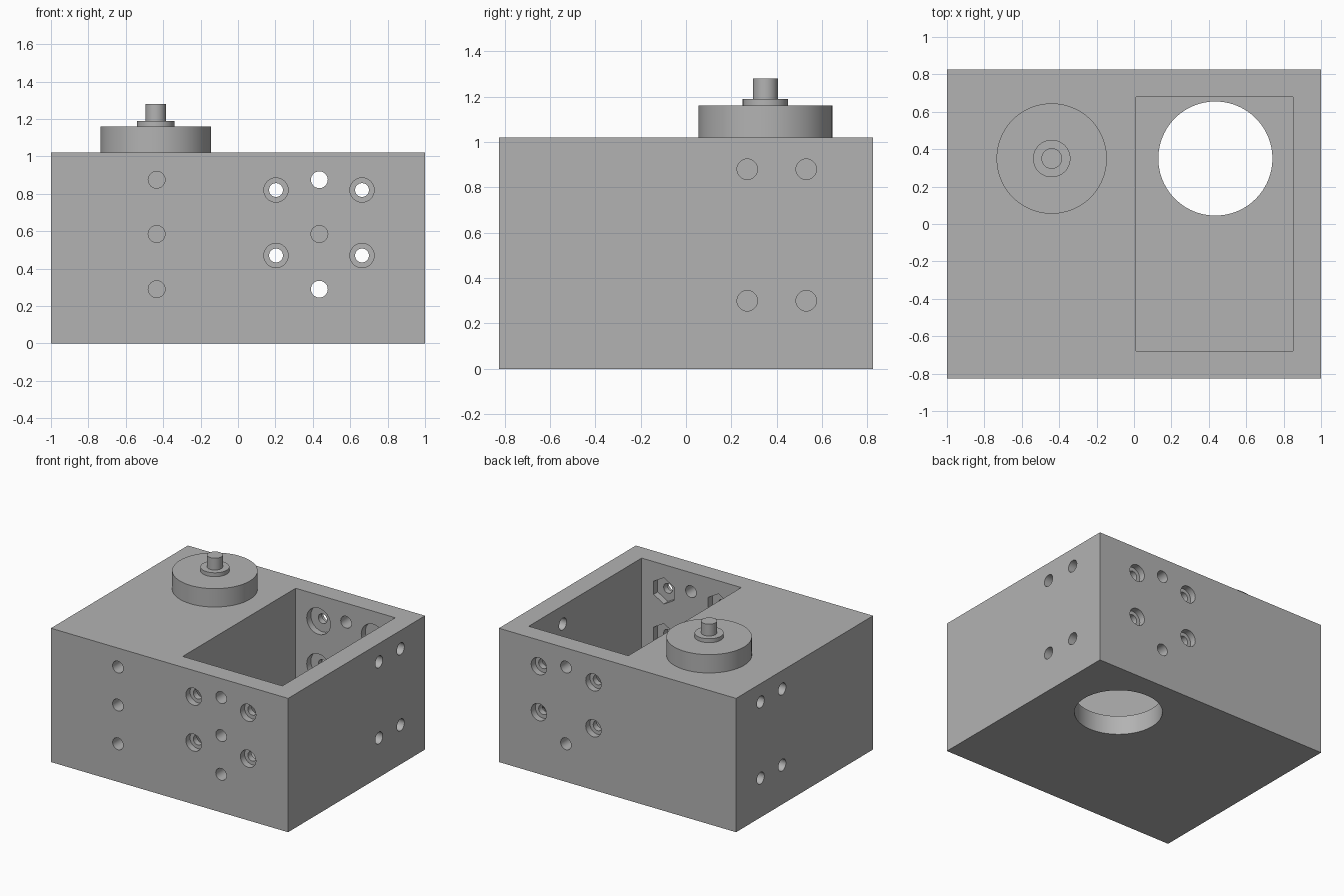
import bpy
from math import pi
from mathutils import Vector

default = bpy.data.objects.get("Cube")
if default:
    bpy.data.objects.remove(default, do_unlink=True)

grey = bpy.data.materials.new("plain_grey")
grey.use_nodes = True
colour = (0.45, 0.45, 0.45, 1)
grey.diffuse_color = colour
grey.node_tree.nodes["Principled BSDF"].inputs["Base Color"].default_value = colour

WIDTH, DEPTH, HEIGHT = 2.0, 1.65, 1.02
FRONT, BACK = -DEPTH / 2, DEPTH / 2
INNER = 0.68          # half depth of the pocket
FLOOR = 0.145         # thickness of the pocket floor
WALL = BACK - INNER
EPS = 0.02


def box(name, low, high):
    low, high = Vector(low), Vector(high)
    bpy.ops.mesh.primitive_cube_add(size=1, location=(low + high) / 2)
    ob = bpy.context.object
    ob.name = name
    ob.scale = high - low
    bpy.ops.object.transform_apply(location=True, rotation=True, scale=True)
    ob.data.materials.append(grey)
    return ob


def cylinder(name, start, end, radius, sides=48):
    start, end = Vector(start), Vector(end)
    axis = end - start
    bpy.ops.mesh.primitive_cylinder_add(
        vertices=sides, radius=radius, depth=axis.length, location=(start + end) / 2,
        rotation=axis.to_track_quat('Z', 'Y').to_euler())
    ob = bpy.context.object
    ob.name = name
    bpy.ops.object.transform_apply(location=True, rotation=True, scale=True)
    ob.data.materials.append(grey)
    return ob


def carve(cutter):
    cutter.hide_render = True
    mod = housing.modifiers.new("carve", 'BOOLEAN')
    mod.operation = 'DIFFERENCE'
    mod.solver = 'EXACT'
    mod.object = cutter
    bpy.context.view_layer.objects.active = housing
    bpy.ops.object.modifier_apply(modifier=mod.name)
    bpy.data.objects.remove(cutter, do_unlink=True)


def bore_y(x, z, y0, y1, radius, sides=32):
    carve(cylinder("bore", (x, y0, z), (x, y1, z), radius, sides))


# Housing block with open pocket and round floor opening
housing = box("housing", (-WIDTH / 2, FRONT, 0), (WIDTH / 2, BACK, HEIGHT))
carve(box("pocket", (0.01, -INNER, FLOOR), (0.85, INNER, HEIGHT + EPS)))
carve(cylinder("floor_opening", (0.435, 0.35, -EPS), (0.435, 0.35, FLOOR + EPS), 0.305, 96))

# Plain holes in the front: blind on the solid side, open into the pocket
for x in (-0.435, 0.435):
    for z in (0.29, 0.585, 0.875):
        bore_y(x, z, FRONT - EPS, -INNER + EPS, 0.045)

# Plain holes in the back wall of the pocket
for z in (0.29, 0.875):
    bore_y(0.435, z, INNER - EPS, BACK + EPS, 0.045)

# Stepped bolt holes: hexagonal nut seats in front, round head seats behind
for x in (0.203, 0.663):
    for z in (0.47, 0.82):
        for side, sides in ((-1, 6), (1, 32)):
            outer, inner = side * BACK, side * INNER
            bore_y(x, z, inner - side * EPS, outer + side * EPS, 0.037)
            bore_y(x, z, outer - side * 0.05, outer + side * EPS, 0.065)
            bore_y(x, z, inner - side * EPS, inner + side * 0.05, 0.1, sides)

# Side holes
for side in (-1, 1):
    for y in (0.27, 0.53):
        for z in (0.3, 0.88):
            carve(cylinder("bore", (side * 0.83, y, z), (side * (1 + EPS), y, z), 0.045, 32))

# Round boss, collar and shaft on the lid
parts = [housing]
bottom = HEIGHT
for name, top, radius in (("round_boss", 1.16, 0.295),
                          ("shaft_collar", 1.19, 0.1),
                          ("shaft", 1.28, 0.055)):
    parts.append(cylinder(name, (-0.44, 0.35, bottom), (-0.44, 0.35, top), radius, 96))
    bottom = top

# Smooth round walls, crisp edges
for ob in parts:
    bpy.ops.object.select_all(action='DESELECT')
    ob.select_set(True)
    bpy.context.view_layer.objects.active = ob
    bpy.ops.object.shade_smooth_by_angle(angle=pi / 6)
